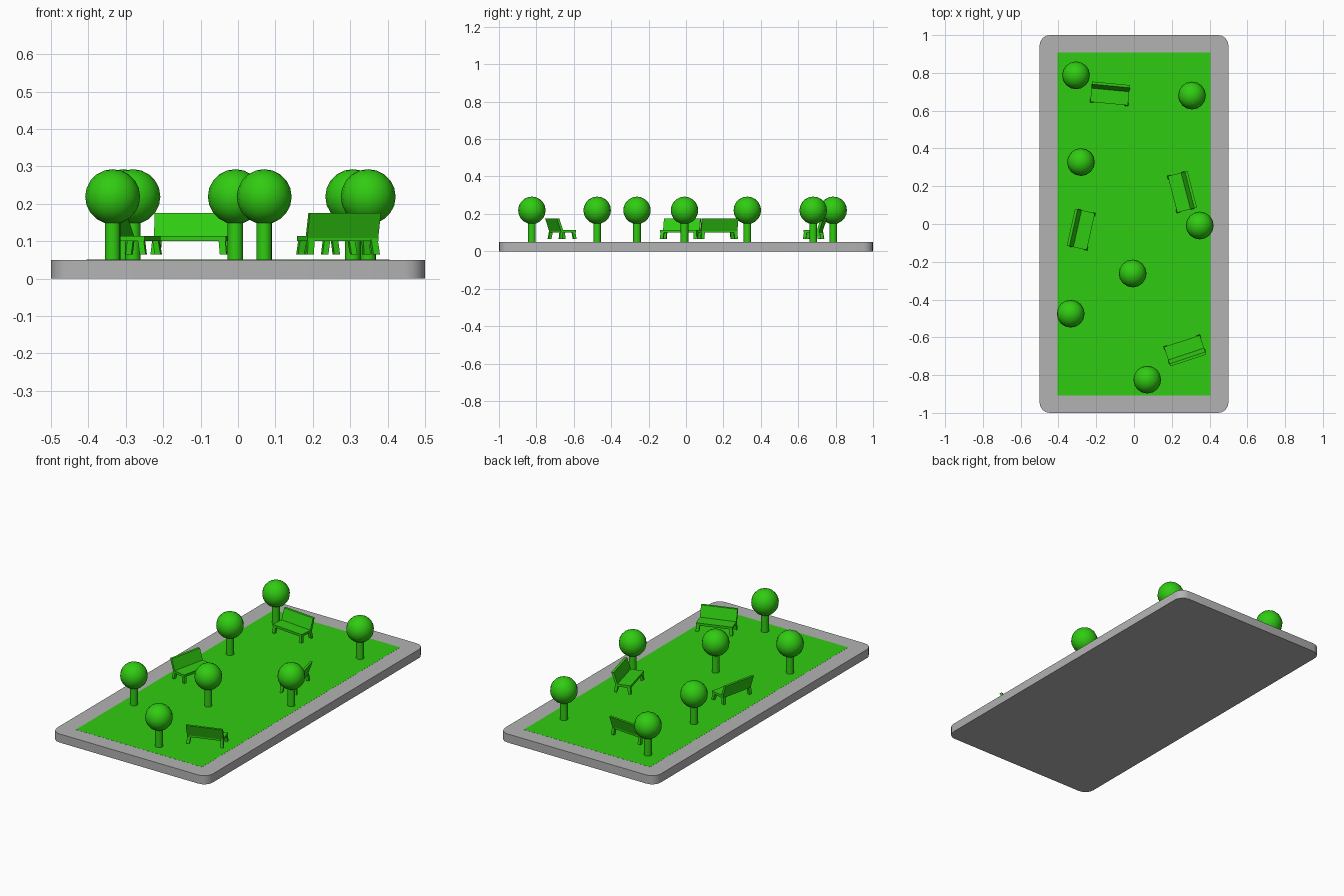
import bpy, bmesh
from math import radians
from mathutils import Matrix, Vector

if "Cube" in bpy.data.objects:
    bpy.data.objects.remove(bpy.data.objects["Cube"])


def material(name, rgb):
    m = bpy.data.materials.new(name)
    m.diffuse_color = (*rgb, 1)
    m.use_nodes = True
    m.node_tree.nodes["Principled BSDF"].inputs["Base Color"].default_value = m.diffuse_color
    return m


GREEN = material("grass_green", (0.03, 0.60, 0.006))
GREY = material("stone_grey", (0.45, 0.45, 0.45))


def finish(name, bm, mat, smooth=None):
    bmesh.ops.recalc_face_normals(bm, faces=bm.faces)
    me = bpy.data.meshes.new(name)
    bm.to_mesh(me)
    bm.free()
    me.materials.append(mat)
    ob = bpy.data.objects.new(name, me)
    bpy.context.collection.objects.link(ob)
    if smooth:
        bpy.ops.object.select_all(action='DESELECT')
        ob.select_set(True)
        bpy.context.view_layer.objects.active = ob
        bpy.ops.object.shade_smooth_by_angle(angle=radians(smooth))
    return ob


def box(bm, x, y, z):
    """Add a box from (min, max) pairs."""
    size = Vector((x[1] - x[0], y[1] - y[0], z[1] - z[0]))
    mid = Vector((sum(x), sum(y), sum(z))) / 2
    return bmesh.ops.create_cube(
        bm, matrix=Matrix.Translation(mid) @ Matrix.Diagonal((*size, 1)))["verts"]


def slant(verts, z0, z1, dx=0, dy=0):
    """Shear verts so they shift by (dx, dy) between heights z0 and z1."""
    for v in verts:
        t = (v.co.z - z0) / (z1 - z0)
        v.co.x += dx * t
        v.co.y += dy * t


# Paved slab with rounded vertical corners
bm = bmesh.new()
box(bm, (-0.5, 0.5), (-1, 1), (0, 0.05))
corners = [e for e in bm.edges if abs(e.verts[0].co.z - e.verts[1].co.z) > 0.01]
bmesh.ops.bevel(bm, geom=corners, offset=0.055, segments=4, profile=0.5, affect='EDGES')
finish("paved_slab", bm, GREY, 35)

# Lawn, practically flush with the paving
bm = bmesh.new()
box(bm, (-0.405, 0.405), (-0.908, 0.908), (0.04, 0.0505))
finish("lawn", bm, GREEN)

# Trees: (x, y)
TREES = [(-0.307, 0.787), (0.307, 0.68), (-0.281, 0.328), (0.348, -0.008),
         (-0.007, -0.262), (-0.335, -0.475), (0.07, -0.824)]
for i, (x, y) in enumerate(TREES, 1):
    bm = bmesh.new()
    bmesh.ops.create_cone(bm, cap_ends=True, segments=16, radius1=0.0205, radius2=0.0205,
                          depth=0.12, matrix=Matrix.Translation((x, y, 0.11)))
    finish(f"tree_trunk_{i}", bm, GREEN, 35)
    bm = bmesh.new()
    bmesh.ops.create_uvsphere(bm, u_segments=16, v_segments=10, radius=0.0735,
                              matrix=Matrix.Translation((x, y, 0.219)))
    finish(f"tree_crown_{i}", bm, GREEN, 60)


def bench(i, x, y, degrees):
    bm = bmesh.new()
    # seat plank, front towards -y
    box(bm, (-0.1, 0.1), (-0.053, 0.032), (0.1, 0.114))
    # leaning backrest
    back = box(bm, (-0.1, 0.1), (0.017, 0.031), (0.106, 0.176))
    slant(back, 0.106, 0.176, dy=0.024)
    # splayed legs
    for sx in (-1, 1):
        for ly, sy in ((-0.042, -1), (0.026, 1)):
            lx = sx * 0.089
            leg = box(bm, (lx - 0.009, lx + 0.009), (ly - 0.008, ly + 0.008), (0.065, 0.104))
            slant(leg, 0.104, 0.065, dx=sx * 0.004, dy=sy * 0.006)
    ob = finish(f"bench_{i}", bm, GREEN)
    ob.location = (x, y, 0)
    ob.rotation_euler.z = radians(degrees)


# Benches: x, y, heading
for i, b in enumerate([(-0.127, 0.69, -5.5), (0.255, 0.17, -75.5),
                       (-0.28, -0.029, 77.5), (0.27, -0.67, 198.4)], 1):
    bench(i, *b)
